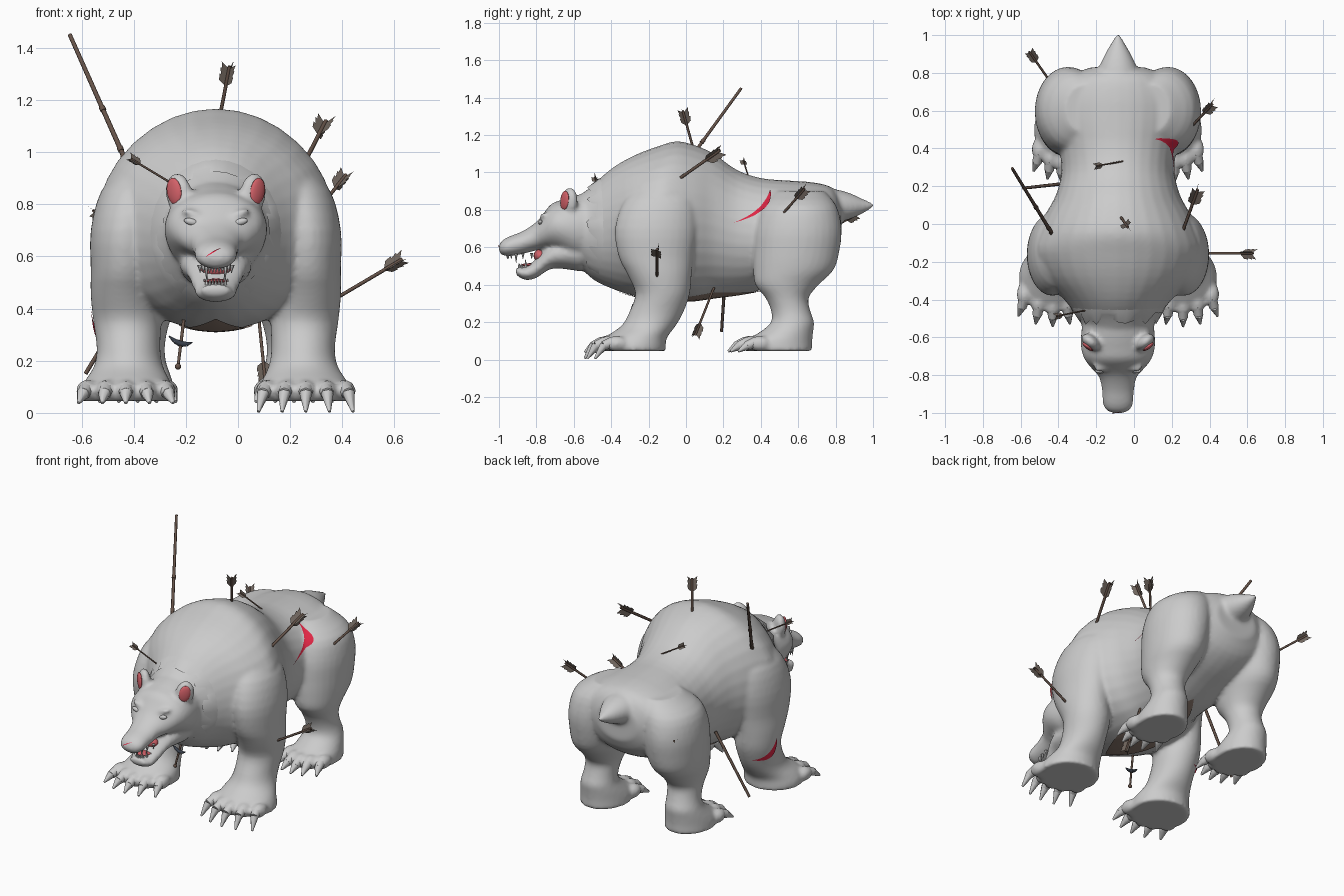
import bpy, bmesh, math, random
from mathutils import Vector as V, Matrix
from mathutils.bvhtree import BVHTree

if "Cube" in bpy.data.objects:
    bpy.data.objects.remove(bpy.data.objects["Cube"])
random.seed(3)
CX = -0.085  # symmetry plane of the bear


def material(name, col):
    m = bpy.data.materials.new(name)
    m.diffuse_color = (*col, 1)
    m.use_nodes = True
    m.node_tree.nodes["Principled BSDF"].inputs["Base Color"].default_value = m.diffuse_color
    return m


RED = material("wound_red", (0.75, 0.02, 0.06))
PINK = material("inner_pink", (0.65, 0.12, 0.14))
BROWN = material("belly_brown", (0.30, 0.22, 0.18))
WOOD = material("dark_wood", (0.13, 0.085, 0.065))
FEATHER = material("feather", (0.16, 0.13, 0.11))
STEEL = material("dark_steel", (0.04, 0.05, 0.07))


def finish(bm, name, mat=None, angle=50, recalc=True):
    if recalc:
        bmesh.ops.recalc_face_normals(bm, faces=bm.faces)
    me = bpy.data.meshes.new(name)
    bm.to_mesh(me)
    bm.free()
    ob = bpy.data.objects.new(name, me)
    bpy.context.collection.objects.link(ob)
    if mat:
        me.materials.append(mat)
    bpy.ops.object.select_all(action='DESELECT')
    ob.select_set(True)
    bpy.context.view_layer.objects.active = ob
    bpy.ops.object.shade_smooth_by_angle(angle=math.radians(angle))
    return ob


def smooth_rows(rows, k=3):
    # Catmull-Rom interpolation of the section table
    P = [rows[0]] + rows + [rows[-1]]
    out = []
    for i in range(1, len(P) - 2):
        for j in range(k):
            t = j / k
            out.append([0.5 * (2*b + (c-a)*t + (2*a-5*b+4*c-d)*t*t + (3*b-a-3*c+d)*t**3)
                        for a, b, c, d in zip(P[i-1], P[i], P[i+1], P[i+2])])
    return out + [list(rows[-1])]


def skin(bm, rings, cap=True):
    rs = [[bm.verts.new(p) for p in r] for r in rings]
    n = len(rs[0])
    for a, b in zip(rs, rs[1:]):
        for i in range(n):
            bm.faces.new((a[i], a[(i+1) % n], b[(i+1) % n], b[i]))
    if cap:
        bm.faces.new(rs[0][::-1])
        bm.faces.new(rs[-1])


ANG = [2 * math.pi * i / 32 for i in range(32)]


def loft_y(bm, rows):  # rows: y, z centre, half width, half height
    skin(bm, [[(CX + rx*math.cos(a), y, zc + rz*math.sin(a)) for a in ANG]
              for y, zc, rx, rz in smooth_rows(rows)])


def loft_z(bm, rows, s):  # rows: z, x offset, y centre, half width, half depth
    skin(bm, [[(CX + s*(xo + rx*math.cos(a)), yc + ry*math.sin(a), z) for a in ANG]
              for z, xo, yc, rx, ry in smooth_rows(rows)])


def blob(bm, c, r, rot=0, turn=0):
    m = (Matrix.Translation(c) @ Matrix.Rotation(turn, 4, 'Z') @ Matrix.Rotation(rot, 4, 'Y')
         @ Matrix.Diagonal((*r, 1)))
    bmesh.ops.create_uvsphere(bm, u_segments=16, v_segments=10, radius=1, matrix=m)


def rod(bm, a, b, r1, r2, seg=8):
    a, b = V(a), V(b)
    m = Matrix.Translation((a+b)/2) @ (b-a).to_track_quat('Z', 'Y').to_matrix().to_4x4()
    bmesh.ops.create_cone(bm, cap_ends=True, segments=seg, radius1=r1, radius2=r2,
                          depth=(b-a).length, matrix=m)


# ---- bear body: overlapping lofts fused into one skin
bm = bmesh.new()
loft_y(bm, [(-.58, .69, .17, .18), (-.5, .68, .21, .25), (-.4, .70, .285, .32), (-.28, .715, .40, .375),
            (-.15, .73, .455, .41), (-.05, .74, .43, .427), (.05, .73, .385, .415), (.15, .715, .33, .385),
            (.27, .68, .30, .335), (.4, .67, .31, .30), (.55, .69, .34, .267), (.68, .71, .33, .237),
            (.78, .73, .26, .19), (.83, .74, .14, .11)])
# head and upper snout
loft_y(bm, [(-.45, .70, .18, .21), (-.58, .70, .195, .18), (-.66, .71, .195, .145), (-.72, .71, .175, .122),
            (-.77, .68, .135, .09), (-.81, .654, .1, .073), (-.88, .623, .085, .06), (-.95, .604, .08, .052),
            (-.985, .597, .062, .037), (-1.0, .595, .03, .015)])
# lower jaw
loft_y(bm, [(-.56, .57, .14, .10), (-.66, .565, .135, .08), (-.73, .55, .115, .068), (-.80, .488, .088, .052),
            (-.86, .46, .076, .035), (-.91, .475, .05, .022)])
# tail
loft_y(bm, [(.70, .82, .13, .10), (.80, .82, .11, .09), (.88, .82, .078, .068),
            (.95, .82, .04, .036), (1.005, .825, .008, .008)])
FRONT_LEG = [(.95, .27, -.12, .08, .12), (.85, .32, -.14, .12, .19), (.70, .345, -.16, .135, .22),
             (.55, .35, -.16, .13, .20), (.45, .35, -.14, .13, .17), (.35, .34, -.125, .13, .145),
             (.25, .335, -.16, .122, .145), (.18, .335, -.20, .132, .145), (.12, .34, -.265, .165, .165),
             (.08, .345, -.28, .178, .172), (.045, .345, -.28, .178, .172)]
HIND_LEG = [(.90, .18, .61, .10, .13), (.82, .235, .605, .165, .20), (.70, .262, .60, .175, .232),
            (.58, .27, .59, .168, .23), (.48, .28, .575, .15, .215), (.40, .285, .54, .128, .17),
            (.33, .29, .54, .108, .115), (.26, .295, .56, .10, .105), (.20, .30, .57, .108, .115),
            (.15, .30, .54, .125, .14), (.10, .30, .50, .14, .175), (.045, .30, .495, .145, .18)]


def toes(s, xo, yc, ry, half):
    # yields toe centre and splay for the five toes of one foot
    for i in range(-2, 3):
        u = i / 2
        yield V((CX + s*(xo + u*half), yc - ry + .025 + .055*u*u, .085)), s*u*.35


FEET = [(.345, -.28, .172, .15), (.30, .495, .18, .115)]
for s in (-1, 1):
    loft_z(bm, FRONT_LEG, s)
    loft_z(bm, HIND_LEG, s)
    for f in FEET:
        for c, sp in toes(s, *f):
            blob(bm, c, (.042, .065, .042))
    # ear shells and brows
    blob(bm, (CX + s*.142, -.625, .84), (.058, .036, .082), s*.2, s*.65)
    blob(bm, (CX + s*.085, -.755, .762), (.05, .03, .016), s*-.35)
raw = finish(bm, "raw_body")
mod = raw.modifiers.new("fuse", 'REMESH')
mod.mode, mod.voxel_size = 'VOXEL', .0125
sm = raw.modifiers.new("soften", 'SMOOTH')
sm.factor, sm.iterations = .5, 5
ev = raw.evaluated_get(bpy.context.evaluated_depsgraph_get())
bm = bmesh.new()
bm.from_mesh(bpy.data.meshes.new_from_object(ev))
bpy.data.objects.remove(raw)
tree = BVHTree.FromBMesh(bm)
finish(bm, "bear_body", angle=80, recalc=False)

# ---- claws, eyes, inner ears
bm = bmesh.new()
for s in (-1, 1):
    for f in FEET:
        for c, sp in toes(s, *f):
            mid = c + V((sp*.04, -.07, -.012))
            tip = mid + V((sp*.05, -.045, -.03 if f[1] > 0 else (-.068 if s > 0 else -.035)))
            rod(bm, c + V((0, -.02, .008)), mid, .030, .025)
            rod(bm, mid + V((0, .004, .002)), tip, .025, .006)
finish(bm, "claws")
eyes, ears = bmesh.new(), bmesh.new()
for s in (-1, 1):
    p = tree.ray_cast(V((CX + s*.095, -1.5, .733)), V((0, 1, 0)))[0]
    blob(eyes, p, (.028, .012, .013), s*-.25)
    blob(ears, (CX + s*.160, -.649, .85), (.034, .013, .052), s*.2, s*.65)
finish(eyes, "eyes")
finish(ears, "inner_ears", PINK)

# ---- mouth lining and teeth
bm = bmesh.new()
blob(bm, (CX, -.78, .555), (.06, .035, .035))
blob(bm, (CX, -.83, .505), (.045, .055, .01))
finish(bm, "tongue", PINK)
bm = bmesh.new()
for i in range(-5, 6):
    u = i / 5
    big = .038 if abs(i) == 3 else .016
    yu, yl = -.955 + .13*u*u, -.89 + .10*u*u
    rod(bm, (CX + u*.062, yu, .568), (CX + u*.06, yu, .553 - big), .010, .001, 6)
    rod(bm, (CX + u*.058, yl, .480), (CX + u*.056, yl - .005, .498 + big), .010, .001, 6)
finish(bm, "teeth")

# ---- uneven fur ruff round the neck
bm = bmesh.new()
rows = []
for y, rx, rz, jag in ((-.40, .27, .305, 0), (-.47, .238, .275, 0), (-.535, .205, .235, .05)):
    rows.append([(CX + rx*math.cos(a), y + random.random()*jag, .69 + rz*math.sin(a)) for a in ANG])
skin(bm, rows, cap=False)
finish(bm, "neck_ruff")


# ---- crescent patches projected on the skin
def patch(name, mat, p0, p1, c1, c2, d, m=8, k=20, lift=.005):
    p0, p1, c1, c2, d = map(V, (p0, p1, c1, c2, d))
    bm = bmesh.new()
    grid = []
    for i in range(k + 1):
        t = i / k
        row = []
        for j in range(m + 1):
            c = c1.lerp(c2, j / m)
            q = p0*(1-t)**2 + c*2*t*(1-t) + p1*t*t
            hit = tree.ray_cast(q, d)
            row.append(bm.verts.new((hit[0] + hit[1]*lift) if hit[0] else q))
        grid.append(row)
    for a, b in zip(grid, grid[1:]):
        for j in range(m):
            bm.faces.new((a[j], a[j+1], b[j+1], b[j]))
    bmesh.ops.remove_doubles(bm, verts=bm.verts, dist=.0005)
    finish(bm, name, mat)


patch("flank_gash", RED, (1, .25, .73), (1, .45, .905), (1, .42, .79), (1, .49, .79), (-1, 0, 0))
patch("leg_gash", RED, (-1, -.01, .28), (-1, -.12, .41), (-1, -.14, .25), (-1, -.08, .31), (1, 0, 0))
patch("nose_scratch", RED, (-.125, -1.2, .595), (-.065, -1.2, .63), (-.10, -1.2, .62), (-.10, -1.2, .61), (0, 1, 0))
patch("belly_patch", BROWN, (CX, -.36, .1), (CX, .44, .1), (CX-.28, .05, .1), (CX+.28, .05, .1), (0, 0, 1))

# ---- arrows: base on the skin, then feathered end
ARROWS = [((-.065, .03, 1.16), (-.03, -.02, 1.34), 1), ((.25, -.06, .95), (.34, .19, 1.125), 1.2),
          ((.30, .51, .77), (.42, .64, .92), 1), ((.36, -.155, .43), (.64, -.155, .595), 1),
          ((-.27, -.46, .89), (-.42, -.49, .98), .6), ((-.42, .72, .67), (-.56, .92, .78), .9),
          ((-.07, .33, .99), (-.21, .305, 1.07), .6), ((.08, .14, .36), (.105, .045, .12), .9)]
shafts, vanes = bmesh.new(), bmesh.new()
for a, b, k in ARROWS:
    a, b = V(a), V(b)
    d = (b - a).normalized()
    rod(shafts, a - d*.04, b - d*.01, .007*k, .007*k)
    side = d.orthogonal().normalized()
    for i in range(3):
        o = Matrix.Rotation(i*2*math.pi/3 + .4, 3, d) @ side
        prof = [(.005, -.09), (.03, -.07), (.034, -.045), (.027, -.046), (.035, -.02),
                (.028, -.021), (.034, .004), (.005, -.018)]
        vanes.faces.new([vanes.verts.new(b + o*r*k + d*h*k) for r, h in prof])
finish(shafts, "arrow_shafts", WOOD)
finish(vanes, "arrow_feathers", FEATHER)

# ---- broken spear, loose stick
bm = bmesh.new()
a, b = V((-.41, -.09, .92)), V((-.645, .295, 1.45))
rod(bm, a, b, .010, .008)
for t in (.1, .16, .45):
    p = a.lerp(b, t)
    rod(bm, p, p + (b-a).normalized()*.02, .012, .012)
finish(bm, "broken_spear", WOOD)
bm = bmesh.new()
rod(bm, (-.36, .215, .52), (-.585, .19, .15), .009, .008)
finish(bm, "stick_in_flank", WOOD)

# ---- dagger under the chest
bm = bmesh.new()
rod(bm, (-.20, -.24, .42), (-.23, -.31, .18), .007, .006)
blob(bm, (-.23, -.31, .178), (.012, .012, .012))
finish(bm, "dagger_grip", WOOD)
bm = bmesh.new()
pts = [V((-.22 + .045*u, -.285, .265 + .018*u*u - .012*u)) for u in (-1, -.5, 0, .5, 1)]
for (p, q), (r1, r2) in zip(zip(pts, pts[1:]), ((.002, .009), (.009, .012), (.012, .009), (.009, .002))):
    rod(bm, p, q, r1, r2)
finish(bm, "dagger_guard", STEEL)
